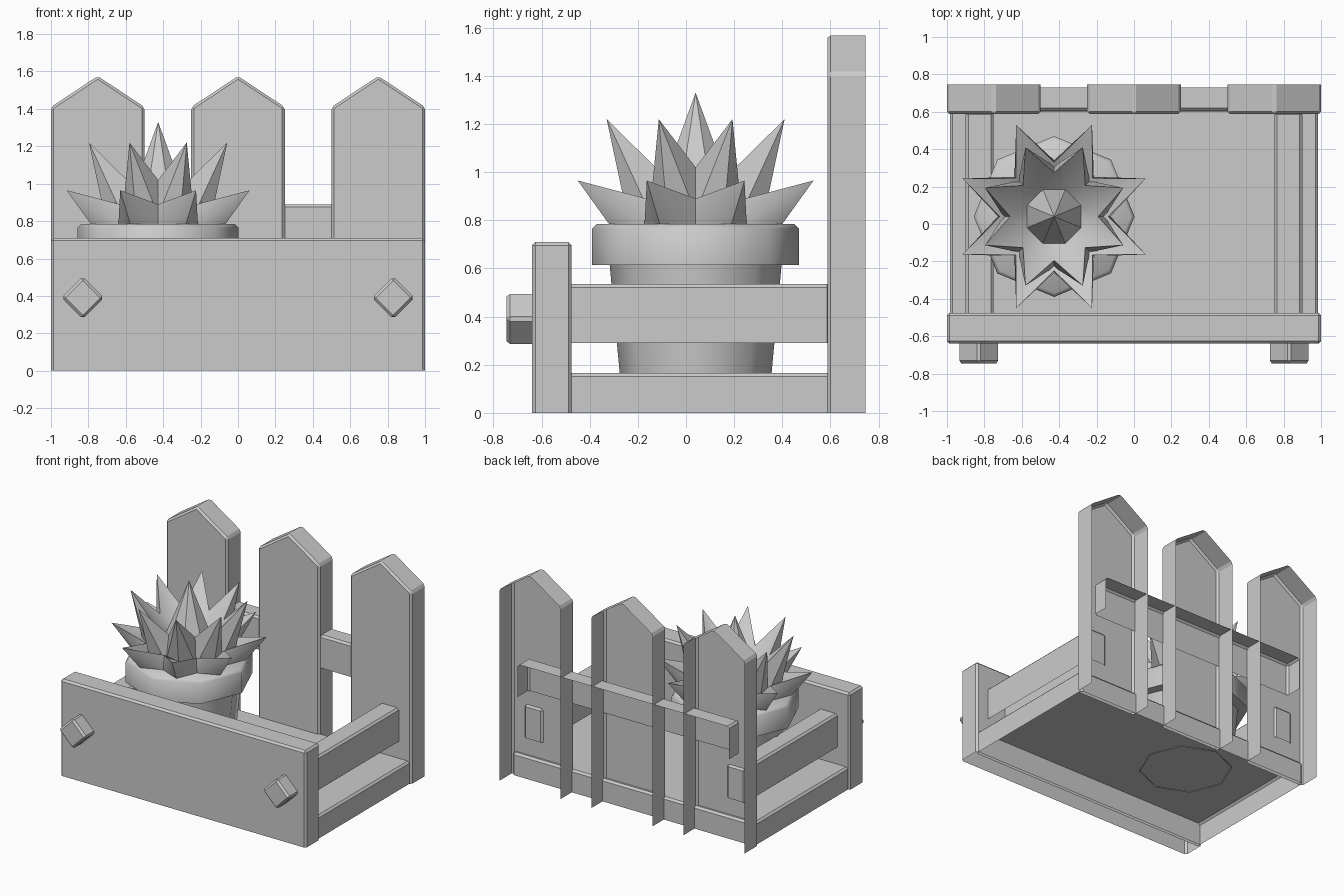
import bpy, bmesh, math
from mathutils import Matrix, Vector

cube = bpy.data.objects.get("Cube")
if cube:
    bpy.data.objects.remove(cube, do_unlink=True)

grey = bpy.data.materials.new("plain grey")
grey.use_nodes = True
COLOUR = (0.6, 0.6, 0.6, 1)
grey.diffuse_color = COLOUR
grey.node_tree.nodes["Principled BSDF"].inputs["Base Color"].default_value = COLOUR

CHAMFER = 0.014


def finish(name, bm, smooth=None):
    mesh = bpy.data.meshes.new(name)
    bm.to_mesh(mesh)
    bm.free()
    mesh.materials.append(grey)
    obj = bpy.data.objects.new(name, mesh)
    bpy.context.collection.objects.link(obj)
    if smooth:
        bpy.ops.object.select_all(action='DESELECT')
        obj.select_set(True)
        bpy.context.view_layer.objects.active = obj
        bpy.ops.object.shade_smooth_by_angle(angle=math.radians(smooth))
    return obj


def board(name, profile, y0, y1, open_sides, turn=None):
    """Prism of an x-z profile, left open towards some sides, other edges chamfered."""
    bm = bmesh.new()
    face = bm.faces.new([bm.verts.new((x, y0, z)) for x, z in profile])
    new = bmesh.ops.extrude_face_region(bm, geom=[face], use_keep_orig=True)["geom"]
    bmesh.ops.translate(bm, vec=(0, y1 - y0, 0),
                        verts=[v for v in new if isinstance(v, bmesh.types.BMVert)])
    bmesh.ops.recalc_face_normals(bm, faces=bm.faces[:])
    gone = [f for f in bm.faces if any(f.normal.dot(Vector(d)) > 0.9 for d in open_sides)]
    bmesh.ops.delete(bm, geom=gone, context='FACES')
    bmesh.ops.bevel(bm, geom=[e for e in bm.edges if len(e.link_faces) == 2],
                    offset=CHAMFER, segments=1, affect='EDGES')
    if turn:
        bmesh.ops.transform(bm, matrix=turn, verts=bm.verts[:])
    return finish(name, bm)


def rect(x0, x1, z0, z1):
    return [(x0, z0), (x1, z0), (x1, z1), (x0, z1)]


DOWN, BACK = (0, 0, -1), (0, 1, 0)

# Crate
board("floor", rect(-0.985, 0.985, 0, 0.165), -0.5, 0.615, [DOWN])
board("front_plank", rect(-1, 1, 0, 0.71), -0.64, -0.475, [DOWN])
for side, label in ((1, "left"), (-1, "right")):
    board(label + "_rail", rect(side * 0.825 - 0.075, side * 0.825 + 0.075, 0.29, 0.535),
          -0.49, 0.6, [DOWN])
    # Square peg turned on its corner
    turn = Matrix.Translation((side * 0.83, 0, 0.39)) @ Matrix.Rotation(math.pi / 4, 4, 'Y')
    board(label + "_peg", rect(-0.08, 0.08, -0.08, 0.08), -0.745, -0.64, [BACK], turn)

# Picket fence, hollow at the back
for cx, label in ((-0.75, "right"), (0, "middle"), (0.75, "left")):
    w = 0.25
    board(label + "_picket", [(cx - w, 0), (cx + w, 0), (cx + w, 1.41), (cx, 1.575), (cx - w, 1.41)],
          0.587, 0.745, [DOWN, BACK])
board("back_rail", rect(-0.86, 0.86, 0.65, 0.89), 0.605, 0.73, [DOWN, BACK])

# Pot and plant
CENTRE = Vector((-0.427, 0.04, 0))


def lathe(name, rings, sides, smooth, phase=0.0):
    """Rings of (outer radius, outer z, valley radius, valley z); radius 0 is a point."""
    bm = bmesh.new()
    loops = []
    for r, z, vr, vz in rings:
        if r == 0:
            loops.append([bm.verts.new(CENTRE + Vector((0, 0, z)))] * sides)
            continue
        loop = []
        for i in range(sides):
            a = phase + i * math.tau / sides
            rad, h = (r, z) if i % 2 == 0 else (vr, vz)
            loop.append(bm.verts.new(CENTRE + Vector((rad * math.cos(a), rad * math.sin(a), h))))
        loops.append(loop)
    for lower, upper in zip(loops, loops[1:]):
        for i in range(sides):
            j = (i + 1) % sides
            quad = [lower[i], lower[j], upper[j], upper[i]]
            if upper[i] is upper[j]:
                bm.faces.new(quad[:3])
            else:
                bm.faces.new((quad[0], quad[1], quad[2]) if i % 2 else (quad[0], quad[1], quad[3]))
                bm.faces.new((quad[0], quad[2], quad[3]) if i % 2 else (quad[1], quad[2], quad[3]))
    bmesh.ops.recalc_face_normals(bm, faces=bm.faces[:])
    return finish(name, bm, smooth)


def even(*rings):
    return [(r, z, r, z) for r, z in rings]


lathe("pot", even((0.315, 0.16), (0.357, 0.615)), 8, 50)
lathe("pot_rim", even((0.34, 0.615), (0.43, 0.615), (0.43, 0.765), (0.41, 0.785), (0, 0.785)), 8, 50)

TURN = math.pi / 8
lathe("outer_leaves", [(0.39, 0.785, 0.30, 0.785), (0.53, 0.965, 0.29, 0.89),
                       (0.28, 0.86, 0.25, 0.86)], 16, 40, TURN)
lathe("inner_leaves", [(0.31, 0.83, 0.27, 0.83), (0.40, 1.22, 0.235, 1.02),
                       (0.15, 0.93, 0.14, 0.93), (0, 0.93, 0, 0.93)], 16, 40, TURN)
lathe("centre_leaf", even((0.17, 0.9), (0, 1.33)), 8, 40, TURN)
